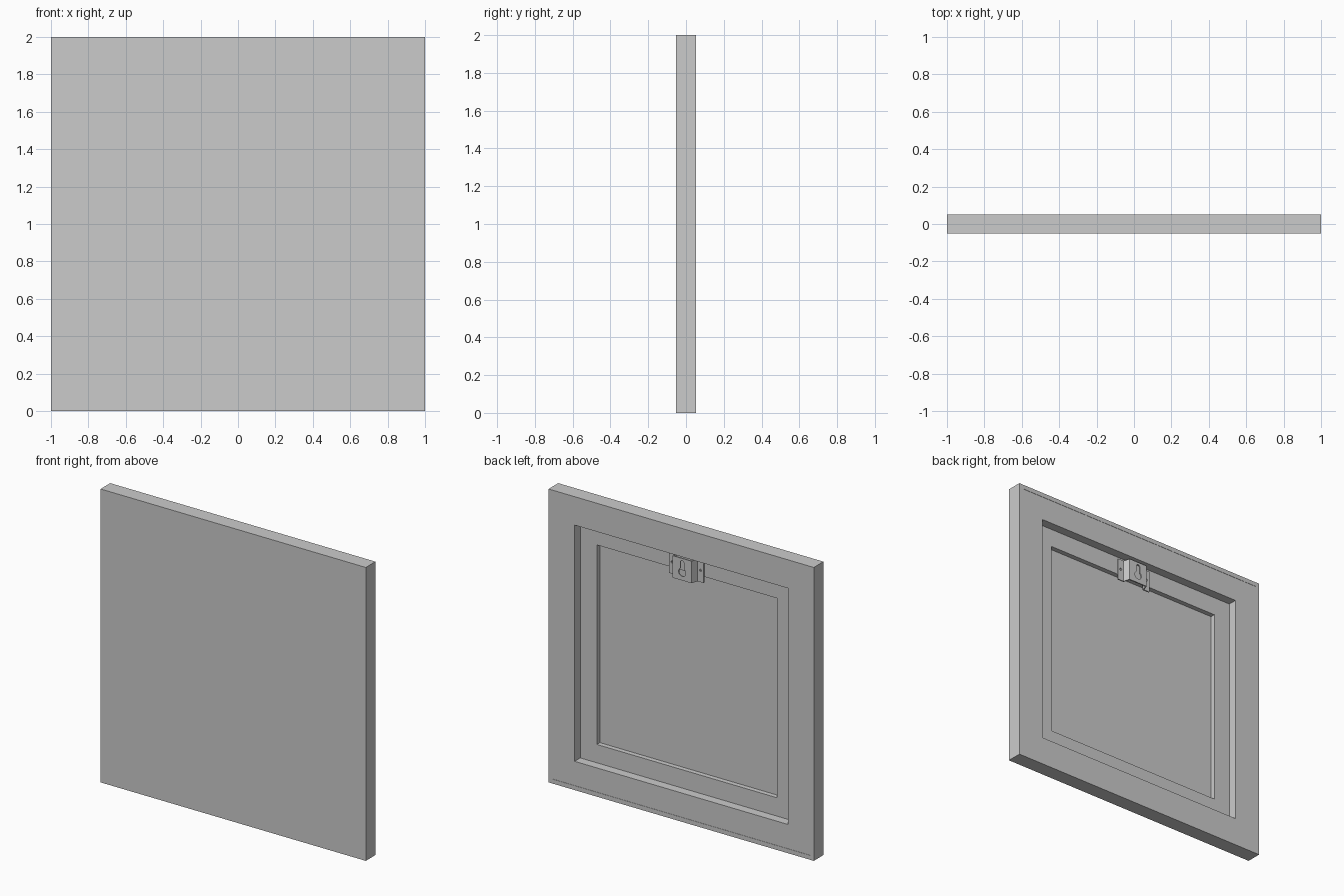
import bpy, bmesh, math
from mathutils import Matrix

if "Cube" in bpy.data.objects:
    bpy.data.objects.remove(bpy.data.objects["Cube"])


def add_object(name, bm):
    bmesh.ops.recalc_face_normals(bm, faces=bm.faces)
    mesh = bpy.data.meshes.new(name)
    bm.to_mesh(mesh)
    bm.free()
    ob = bpy.data.objects.new(name, mesh)
    bpy.context.collection.objects.link(ob)
    return ob


def square_loft(name, profile, ring):
    """Loft square loops (half size, y) around the panel centre; ring closes the profile on itself."""
    bm = bmesh.new()
    loops = [[bm.verts.new((sx * h, y, 1 + sz * h))
              for sx, sz in ((-1, -1), (1, -1), (1, 1), (-1, 1))] for h, y in profile]
    pairs = list(zip(loops, loops[1:]))
    if ring:
        pairs.append((loops[-1], loops[0]))
    else:
        bm.faces.new(loops[0])
        bm.faces.new(loops[-1])
    for a, b in pairs:
        for i in range(4):
            j = (i + 1) % 4
            bm.faces.new((a[i], a[j], b[j], b[i]))
    return add_object(name, bm)


def extrude_outline(name, points, vec):
    bm = bmesh.new()
    face = bm.faces.new([bm.verts.new(p) for p in points])
    new = bmesh.ops.extrude_face_region(bm, geom=[face])["geom"]
    bmesh.ops.translate(bm, vec=vec, verts=[v for v in new if isinstance(v, bmesh.types.BMVert)])
    # the start cap must survive so that the solid is closed
    if not face.is_valid:
        bmesh.ops.holes_fill(bm, edges=bm.edges)
    return add_object(name, bm)


def cut(target, cutter):
    mod = target.modifiers.new(cutter.name, "BOOLEAN")
    mod.operation = "DIFFERENCE"
    mod.solver = "EXACT"
    mod.object = cutter
    cutter.hide_render = True
    cutter.hide_set(True)


# Dimensions along y
FRONT, BACK = -0.052, 0.052
FLOOR, LEDGE = -0.044, -0.011

# Front panel wrapped around the sides as a shallow tray
square_loft("front_panel", [(1, FRONT), (1, BACK), (0.97, BACK), (0.97, FLOOR)], ring=False)

# Back frame, set just below the tray rim
square_loft("back_frame", [(0.97, FLOOR), (0.97, BACK - 0.002),
                           (0.805, BACK - 0.002), (0.805, FLOOR)], ring=True)

# Lower inner frame forming the ledge
square_loft("inner_frame", [(0.805, FLOOR), (0.805, LEDGE), (0.68, LEDGE), (0.68, FLOOR)], ring=True)

# Hanger bracket: bent strip with a raised middle
T = 0.008
half = [(0.13, LEDGE), (0.08, LEDGE), (0.066, 0.034)]
inner = half + [(-x, y) for x, y in reversed(half)]
half_out = [(0.13, LEDGE + T), (0.085, LEDGE + T), (0.071, 0.034 + T)]
outer = half_out + [(-x, y) for x, y in reversed(half_out)]
bracket = extrude_outline("hanger_bracket",
                          [(x, y, 1.64) for x, y in inner + outer[::-1]], (0, 0, 0.15))

# Keyhole: round opening below, narrow slot above
R, r, ZB, ZT = 0.027, 0.013, 1.695, 1.762
a0 = math.asin(r / R)
key = []
for i in range(21):
    a = math.pi / 2 + a0 + (2 * math.pi - 2 * a0) * i / 20
    key.append((R * math.cos(a), 0.02, ZB + R * math.sin(a)))
for i in range(9):
    a = math.pi * i / 8
    key.append((r * math.cos(a), 0.02, ZT + r * math.sin(a)))
cut(bracket, extrude_outline("keyhole_cutter", key, (0, 0.05, 0)))

# Screw holes in the flanges
for side in (-1, 1):
    bm = bmesh.new()
    bmesh.ops.create_cone(bm, cap_ends=True, segments=12, radius1=0.008, radius2=0.008, depth=0.03,
                          matrix=Matrix.Translation((side * 0.107, LEDGE + 0.004, 1.72))
                          @ Matrix.Rotation(math.pi / 2, 4, "X"))
    cut(bracket, add_object("screw_hole_cutter", bm))
